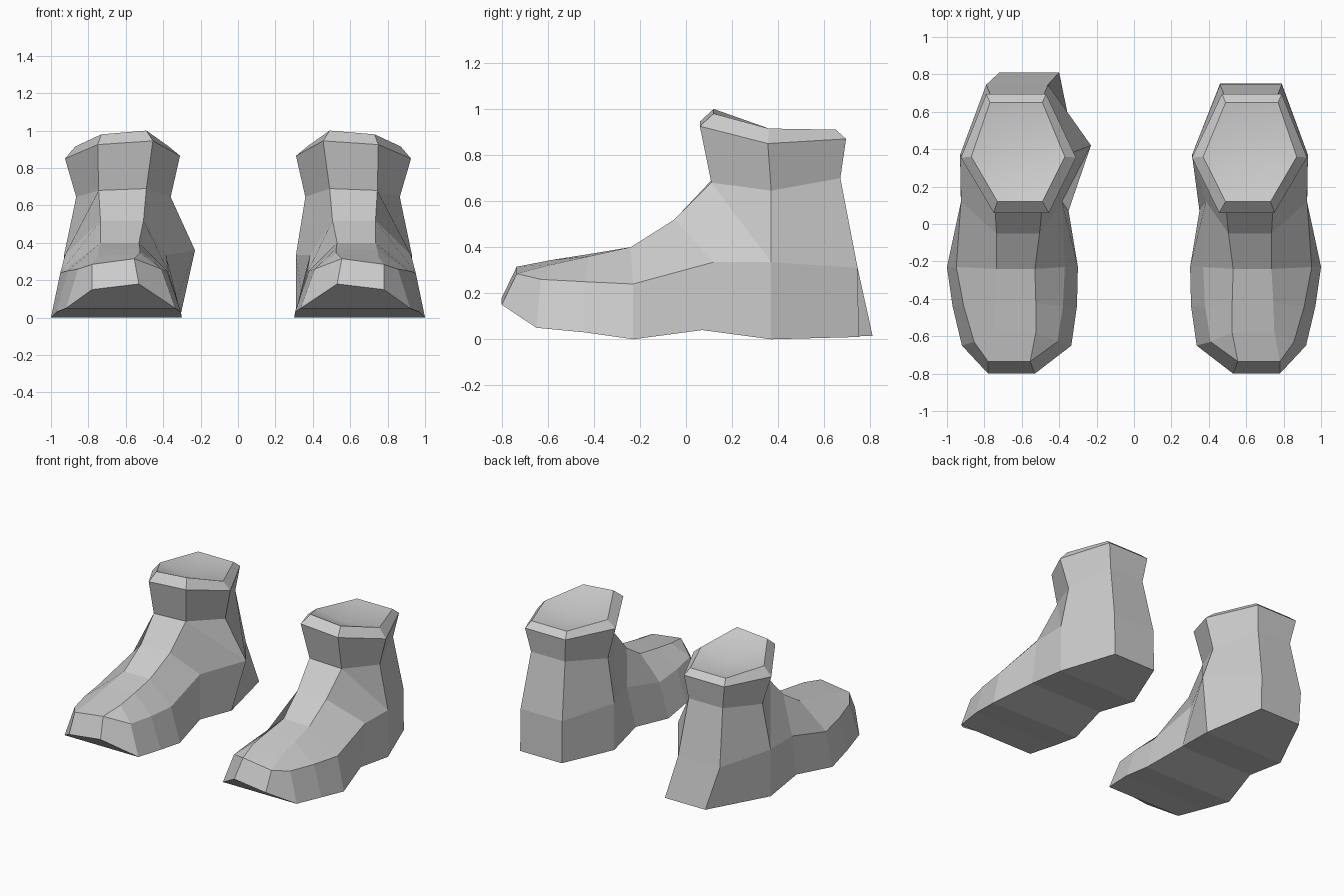
import bpy
import bmesh

cube = bpy.data.objects.get("Cube")
if cube:
    bpy.data.objects.remove(cube, do_unlink=True)

grey = bpy.data.materials.new("plain grey")
grey.use_nodes = True
grey.diffuse_color = (0.6, 0.6, 0.6, 1)
grey.node_tree.nodes["Principled BSDF"].inputs["Base Color"].default_value = (0.6, 0.6, 0.6, 1)

# Contour lines running toe to heel: inner x, outer x, y, z, extra height of inner point
SOLE = [(.53, .78, -.8, .15, .03), (.335, .92, -.65, .05), (.305, .97, -.44, .03),
        (.3, 1, -.23, 0), (.35, .925, .07, .04), (.31, .93, .37, 0), (.46, .79, .75, .01)]
WELT = [(.555, .78, -.735, .285, .03), (.41, .855, -.63, .26), (.38, .91, -.44, .25),
        (.37, .95, -.23, .24), (.385, .925, .12, .335), (.31, .93, .37, .335), (.46, .79, .745, .31)]
INSTEP = [(.525, .75, -.58, .325, .02), (.525, .745, -.42, .36, .01),
          (.53, .735, -.24, .4), (.505, .735, -.05, .52)]
# Six-sided collar rings, as front, side and back pairs
ANKLE = [(.49, .745, .11, .68, .01), (.36, .865, .37, .645), (.49, .76, .67, .7)]
RIM = [(.455, .75, .06, .925, .02), (.31, .925, .355, .85, .015), (.47, .79, .695, .87)]
LIP = [(.49, .73, .12, .98, .02), (.37, .87, .36, .915), (.49, .77, .65, .91)]


def build_boot(name, side, sole, welt):
    bm = bmesh.new()

    def add_line(points):
        pairs = []
        for inner, outer, y, z, *lift in points:
            rise = lift[0] if lift else 0
            pairs.append((bm.verts.new((side * inner, y, z + rise)),
                          bm.verts.new((side * outer, y, z))))
        return pairs

    def both(*pairs):
        # same face on the inner and outer side
        for s in (0, 1):
            bm.faces.new([p[s] for p in pairs])

    def across(a, b):
        bm.faces.new((a[0], a[1], b[1], b[0]))

    sole, welt, instep = add_line(sole), add_line(welt), add_line(INSTEP)
    ankle, rim, lip = add_line(ANKLE), add_line(RIM), add_line(LIP)
    ridge = [welt[0]] + instep + [ankle[0]]

    # foot walls, sole and instep
    for i in range(len(sole) - 1):
        both(sole[i], sole[i + 1], welt[i + 1], welt[i])
        across(sole[i], sole[i + 1])
    both(welt[0], welt[1], ridge[1])
    for i in range(1, len(ridge) - 1):
        both(welt[i], welt[i + 1], ridge[i + 1], ridge[i])
    for a, b in zip(ridge, ridge[1:]):
        across(a, b)
    # toe cap and heel
    across(sole[0], welt[0])
    across(sole[-1], welt[-1])
    across(welt[-1], ankle[2])
    both(welt[5], ankle[0], ankle[1])
    both(welt[5], welt[6], ankle[2], ankle[1])
    # flared collar and lip
    for low, high in ((ankle, rim), (rim, lip)):
        for i in (0, 1):
            both(low[i], low[i + 1], high[i + 1], high[i])
        for i in (0, 2):
            across(low[i], high[i])

    # shallow smooth hollow at the top
    centre = bm.verts.new((side * .62, .36, .88))
    loop = [p[0] for p in lip] + [p[1] for p in reversed(lip)]
    for a, b in zip(loop, loop[1:] + loop[:1]):
        bm.faces.new((a, b, centre)).smooth = True
    for v in loop:
        for e in v.link_edges:
            if e.other_vert(v) in loop:
                e.smooth = False

    bmesh.ops.recalc_face_normals(bm, faces=bm.faces)
    mesh = bpy.data.meshes.new(name)
    bm.to_mesh(mesh)
    bm.free()
    mesh.materials.append(grey)
    boot = bpy.data.objects.new(name, mesh)
    bpy.context.collection.objects.link(boot)
    return boot


build_boot("left_boot", 1, SOLE, WELT)

# the right boot has a kicked-out heel and a bulging inner ankle
heel_out = SOLE[:-1] + [(.4, .72, .81, .015)]
boot = build_boot("right_boot", -1, heel_out, WELT)
bulge = min(boot.data.vertices, key=lambda v: (v.co.x + .31) ** 2 + (v.co.y - .37) ** 2 + (v.co.z - .335) ** 2)
bulge.co = (-.23, .42, .36)
